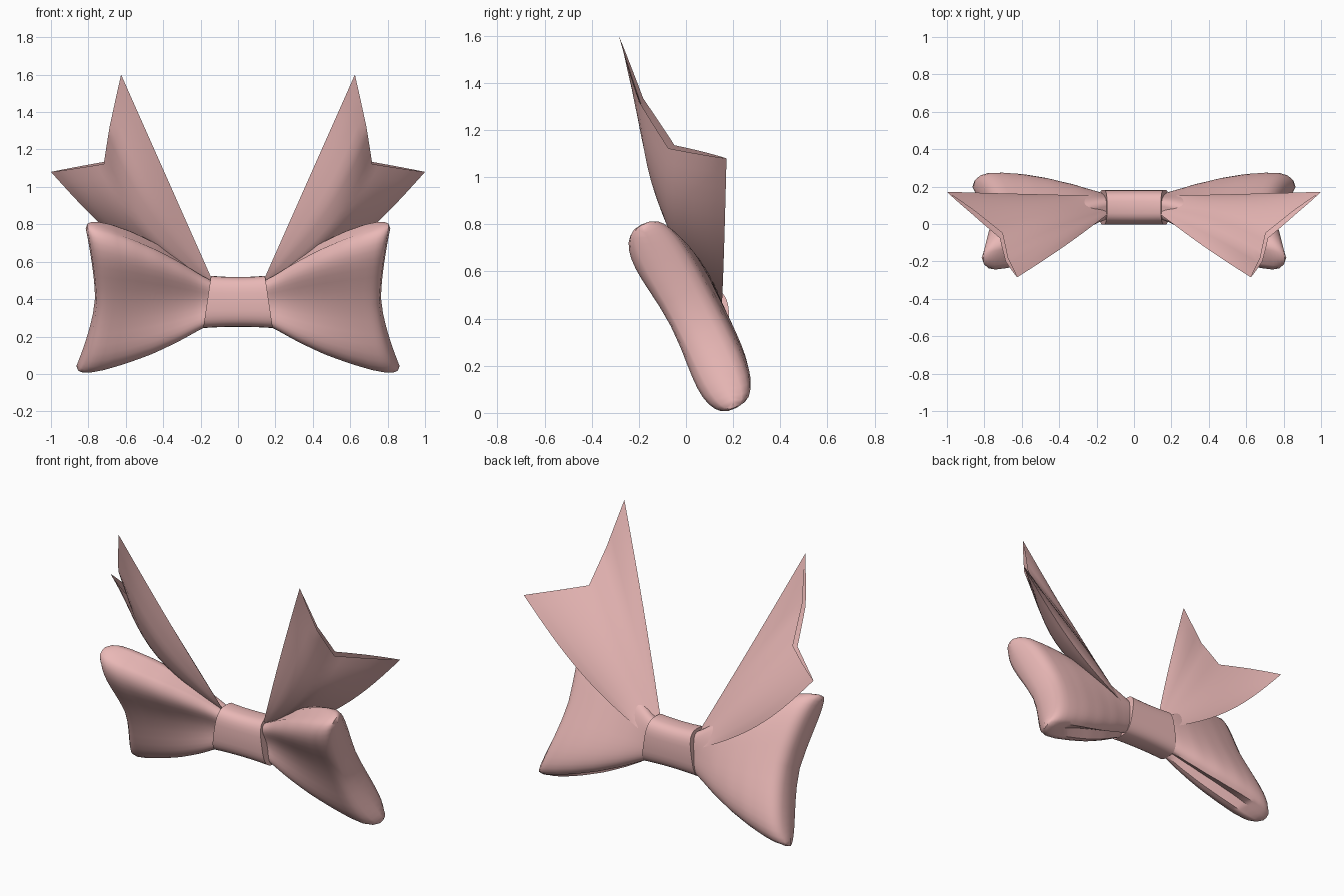
import bpy, bmesh
from math import sin, cos, pi, radians
from mathutils import Vector

if "Cube" in bpy.data.objects:
    bpy.data.objects.remove(bpy.data.objects["Cube"])

pink = bpy.data.materials.new("pink_fabric")
pink.diffuse_color = (0.82, 0.48, 0.47, 1)
pink.use_nodes = True
pink.node_tree.nodes["Principled BSDF"].inputs["Base Color"].default_value = pink.diffuse_color


def loft(name, rings, cap_start=True, cap_end=True, mirror=False, angle=50):
    """Skin a list of closed rings into one smooth-shaded part."""
    bm = bmesh.new()
    vs = [[bm.verts.new(p) for p in r] for r in rings]
    n = len(rings[0])
    for a, b in zip(vs, vs[1:]):
        for i in range(n):
            j = (i + 1) % n
            bm.faces.new((a[i], a[j], b[j], b[i]))
    if cap_start:
        bm.faces.new(vs[0][::-1])
    if cap_end:
        bm.faces.new(vs[-1])
    bmesh.ops.remove_doubles(bm, verts=bm.verts, dist=1e-5)
    bmesh.ops.recalc_face_normals(bm, faces=bm.faces)
    me = bpy.data.meshes.new(name)
    bm.to_mesh(me)
    bm.free()
    ob = bpy.data.objects.new(name, me)
    bpy.context.collection.objects.link(ob)
    me.materials.append(pink)
    if mirror:
        ob.modifiers.new("Mirror", 'MIRROR').use_mirror_merge = False
    bpy.ops.object.select_all(action='DESELECT')
    ob.select_set(True)
    bpy.context.view_layer.objects.active = ob
    bpy.ops.object.shade_smooth_by_angle(angle=radians(angle))
    return ob


def interp(table, x):
    """Linear lookup in rows of (x, values...)."""
    for a, b in zip(table, table[1:]):
        if x <= b[0]:
            f = (x - a[0]) / (b[0] - a[0])
            return [p + (q - p) * f for p, q in zip(a[1:], b[1:])]
    return list(table[-1][1:])


def spow(v, e):
    return (abs(v) ** e) * (1 if v >= 0 else -1)


# Knot: slightly flared band, wider at the bottom
rings = []
for k in range(13):
    f = -1 + k / 6
    flare = 1 + 0.05 * f * f
    ring = []
    for i in range(32):
        a = 2 * pi * i / 32
        y = 0.09 + 0.093 * spow(cos(a), 0.65)
        z = 0.385 + 0.133 * flare * spow(sin(a), 0.65)
        ring.append((f * (0.165 - 0.15 * (z - 0.385)), y, z))
    rings.append(ring)
loft("knot", rings)

# Loops: tilted capsule sections growing outward, pinched near the knot
# x, half length, half thickness, centre y, centre z, tilt, groove depth, pinch
loop_table = [
    (0.13, 0.110, 0.070, 0.09, 0.385, 0.10, 0.08, 0.40),
    (0.20, 0.155, 0.085, 0.088, 0.388, 0.22, 0.15, 0.50),
    (0.30, 0.230, 0.112, 0.073, 0.395, 0.34, 0.17, 0.52),
    (0.42, 0.310, 0.135, 0.053, 0.402, 0.42, 0.16, 0.50),
    (0.54, 0.375, 0.149, 0.035, 0.408, 0.46, 0.12, 0.46),
    (0.64, 0.418, 0.152, 0.02, 0.410, 0.477, 0.06, 0.42),
    (0.70, 0.435, 0.145, 0.015, 0.410, 0.477, 0.02, 0.38),
    (0.735, 0.438, 0.125, 0.012, 0.410, 0.477, 0.0, 0.35),
    (0.755, 0.435, 0.085, 0.01, 0.410, 0.477, 0.0, 0.3),
    (0.764, 0.415, 0.0, 0.01, 0.410, 0.477, 0.0, 0.3),
]
xs = [0.13 + 0.03 * i for i in range(20)] + [0.715, 0.735, 0.747, 0.755, 0.764]
rings = []
for x in xs:
    L, T, cy, cz, tilt, groove, pinch = interp(loop_table, x)
    ring = []
    for i in range(40):
        a = 2 * pi * i / 40
        s = spow(cos(a), 0.8)
        n = T * spow(sin(a), 0.65)
        if n > 0:
            n *= 1 - pinch * (1 - s * s) ** 2
        else:
            n *= 1 - 0.12 * (1 - s * s)
        side = groove if i == 20 else groove * 0.4  # deeper fold underneath
        u = L * s * (1 - side if i in (0, 20) else 1)
        flare = (0.05 if s > 0 else 0.10) * abs(s) ** 1.5 * (x - 0.13) / 0.63
        ring.append((x + flare,
                     cy - u * sin(tilt) - n * cos(tilt),
                     cz + u * cos(tilt) - n * sin(tilt)))
    rings.append(ring)
loft("loop", rings, cap_end=False, mirror=True)

# Tails: lens-shaped ribbon ending in a swallowtail notch
tip_curve = [(0, 0.625, -0.285, 1.60), (0.25, 0.68, -0.19, 1.33),
             (0.5, 0.71, -0.06, 1.13), (0.75, 0.855, 0.06, 1.105),
             (1, 1.0, 0.172, 1.08)]
base_curve = [(0, 0.13, 0.06, 0.485), (0.5, 0.13, 0.09, 0.45), (1, 0.13, 0.150, 0.40)]
front = Vector((0.43, -0.81, -0.40))


def tail_ring(t, thick=1.0, inset=0.0):
    N = 16
    ring = []
    for i in range(2 * N):
        v = i / N if i <= N else 2 - i / N
        w = inset + v * (1 - 2 * inset)
        p = Vector(interp(base_curve, w)).lerp(Vector(interp(tip_curve, w)), t)
        p += Vector((0.03 * w, -0.01 * (1 - w), -0.06 * w)) * sin(pi * t)
        if i <= N:
            side = 0.018 * t + 0.065 * sin(pi * t ** 1.4)
        else:
            side = -0.014 * t - 0.045 * sin(pi * t)
        p += front * side * thick * sin(pi * v) ** 0.8
        ring.append(p)
    return ring


rings = [tail_ring(k / 14) for k in range(15)]
rings += [tail_ring(0.95, 0.4, 0.03), tail_ring(0.9, 0.0, 0.05)]
loft("tail", rings, cap_end=False, mirror=True, angle=40)
